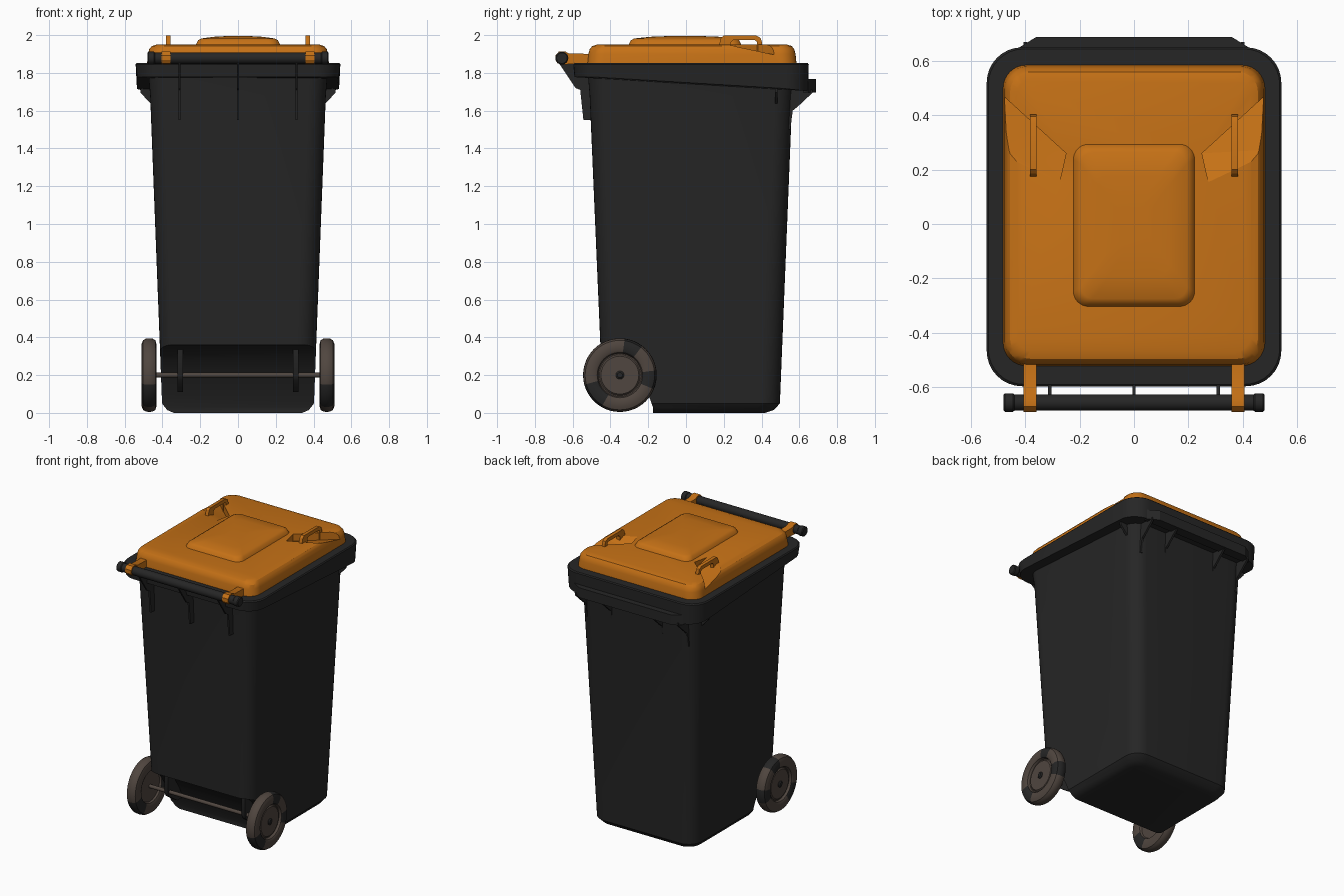
import bpy, bmesh, math
from mathutils import Vector

if "Cube" in bpy.data.objects:
    bpy.data.objects.remove(bpy.data.objects["Cube"])


def material(name, col):
    m = bpy.data.materials.new(name)
    m.diffuse_color = (*col, 1)
    m.use_nodes = True
    m.node_tree.nodes["Principled BSDF"].inputs["Base Color"].default_value = m.diffuse_color
    return m


DARK = material("charcoal plastic", (0.019, 0.019, 0.019))
ORANGE = material("orange plastic", (0.56, 0.165, 0.008))
BROWN = material("dusty brown rubber", (0.08, 0.061, 0.05))


def finish(name, bm, mats, angle=35):
    bmesh.ops.recalc_face_normals(bm, faces=bm.faces)
    me = bpy.data.meshes.new(name)
    bm.to_mesh(me)
    bm.free()
    ob = bpy.data.objects.new(name, me)
    bpy.context.collection.objects.link(ob)
    for m in mats:
        me.materials.append(m)
    if angle:
        smooth(ob, angle)
    return ob


def smooth(ob, angle):
    bpy.ops.object.select_all(action='DESELECT')
    ob.select_set(True)
    bpy.context.view_layer.objects.active = ob
    bpy.ops.object.shade_smooth_by_angle(angle=math.radians(angle))


def ring(hx, y0, y1, r, n=8):
    """Rounded rectangle outline."""
    pts = []
    for k, (cx, cy) in enumerate([(hx - r, y1 - r), (r - hx, y1 - r), (r - hx, y0 + r), (hx - r, y0 + r)]):
        for i in range(n + 1):
            a = math.pi / 2 * (k + i / n)
            pts.append((cx + r * math.cos(a), cy + r * math.sin(a)))
    return pts


def loft(name, sections, mat, zfun=None, angle=35):
    """Skin rounded rectangles given as (z, half width, y0, y1, radius)."""
    bm = bmesh.new()
    rows = []
    for z, hx, y0, y1, r in sections:
        rows.append([bm.verts.new((x, y, zfun(z, y) if zfun else z)) for x, y in ring(hx, y0, y1, r)])
    n = len(rows[0])
    for a, b in zip(rows, rows[1:]):
        for i in range(n):
            j = (i + 1) % n
            bm.faces.new((a[i], a[j], b[j], b[i]))
    bm.faces.new(rows[0])
    bm.faces.new(rows[-1])
    return finish(name, bm, [mat], angle)


def prism(name, pts, axis, lo, hi, mat, angle=30):
    """Extrude a profile along x (pts y,z), y (pts x,z) or z (pts x,y)."""
    put = {'x': lambda p, t: (t, p[0], p[1]), 'y': lambda p, t: (p[0], t, p[1]),
           'z': lambda p, t: (p[0], p[1], t)}[axis]
    bm = bmesh.new()
    f = bm.faces.new([bm.verts.new(put(p, lo)) for p in pts])
    ext = bmesh.ops.extrude_face_region(bm, geom=[f])
    d = Vector(put((0, 0), hi - lo))
    bmesh.ops.translate(bm, vec=d, verts=[v for v in ext['geom'] if isinstance(v, bmesh.types.BMVert)])
    return finish(name, bm, [mat], angle)


def lathe(name, profile, y, z, mats, rule=None, n=48):
    """Revolve (x, radius) points about an axle parallel to x."""
    bm = bmesh.new()
    rows = [[bm.verts.new((x, y + r * math.cos(2 * math.pi * i / n), z + r * math.sin(2 * math.pi * i / n)))
             for i in range(n)] for x, r in profile]
    for a, b in zip(rows, rows[1:]):
        for i in range(n):
            j = (i + 1) % n
            f = bm.faces.new((a[i], a[j], b[j], b[i]))
            if rule:
                c = f.calc_center_median()
                f.material_index = rule(math.hypot(c.y - y, c.z - z), math.degrees(math.atan2(c.z - z, c.y - y)) % 360)
    bm.faces.new(rows[0])
    bm.faces.new(rows[-1])
    return finish(name, bm, mats)


def cut(ob, cutter, angle=35):
    cutter.hide_render = True
    m = ob.modifiers.new("cut", 'BOOLEAN')
    m.operation = 'DIFFERENCE'
    m.solver = 'EXACT'
    m.object = cutter
    bpy.context.view_layer.objects.active = ob
    bpy.ops.object.modifier_apply(modifier=m.name)
    bpy.data.objects.remove(cutter)
    smooth(ob, angle)


# Tapered body with the wheel hollow cut from the lower front
body = loft("body", [(0, .34, -.36, .42, .08), (.015, .375, -.4, .465, .09), (.05, .402, -.44, .497, .1),
                     (1.68, .465, -.51, .563, .1), (1.8, .475, -.52, .575, .1)], DARK)
hollow = prism("hollow_cutter", [(-.8, -.1), (-.8, .36), (-.44, .36), (-.37, .335), (-.3, .275), (-.25, .2),
                                 (-.2, .1), (-.175, .03), (-.17, -.1)], 'x', -.7, .7, DARK)
cut(body, hollow)

# Collar whose lower edge drops towards the back
drop = lambda z, y: z - (max(0, y) * .115 if z < 1.8 else 0)
loft("collar", [(1.777, .535, -.59, .645, .13), (1.845, .542, -.597, .65, .13), (1.852, .536, -.59, .644, .13)],
     DARK, drop)

# Rear lifting lip and the ribs beneath it
prism("rear_lip", [(-.43, .62), (-.43, .645), (-.36, .688), (.36, .688), (.43, .645), (.43, .62)],
      'z', 1.697, 1.767, DARK)
for x in (-.4, -.2, .2, .4):
    prism("rear_rib", [(.5, 1.72), (.67, 1.71), (.67, 1.695), (.59, 1.62), (.565, 1.6), (.552, 1.5), (.5, 1.5)],
          'x', x - .007, x + .007, DARK)
for s in (-1, 1):
    prism("side_rib", [(s * .44, 1.73), (s * .515, 1.73), (s * .515, 1.695), (s * .475, 1.65), (s * .44, 1.62)],
          'y', .47, .485, DARK)

# Front handle bar and its ribs
lathe("handle_bar", [(-.48, .028), (-.475, .034), (-.445, .034), (-.44, .03), (.44, .03), (.445, .034),
                     (.475, .034), (.48, .028)], -.657, 1.878, [DARK], n=24)
for x in (-.31, 0, .31):
    prism("front_rib", [(-.665, 1.905), (-.685, 1.87), (-.585, 1.72), (-.56, 1.71), (-.543, 1.55), (-.49, 1.55),
                        (-.5, 1.84), (-.6, 1.85)], 'x', x - .006, x + .006, DARK)

# Lid with two corner grip recesses
lid = loft("lid", [(1.848, .482, -.522, .585, .085), (1.9, .476, -.517, .58, .085), (1.925, .47, -.51, .573, .08),
                   (1.942, .456, -.496, .56, .075), (1.95, .43, -.47, .535, .06)], ORANGE)
for s in (-1, 1):
    bm = bmesh.new()
    for x, y, z in [(.52, .507, 1.895), (.25, .26, 1.9), (.275, .15, 1.952), (.52, .275, 1.948)]:
        bm.verts.new((s * x, y, z))
        bm.verts.new((s * x, y, 2.05))
    bmesh.ops.convex_hull(bm, input=bm.verts)
    cut(lid, finish("recess_cutter", bm, [ORANGE], 0), 30)

# Raised centre panel, slightly domed
loft("lid_panel", [(1.94, .228, -.31, .3, .06), (1.952, .222, -.302, .292, .055), (1.972, .212, -.292, .282, .05),
                   (1.982, .195, -.275, .265, .045), (1.991, .13, -.19, .18, .04), (1.995, .06, -.09, .08, .03)],
     ORANGE, angle=50)

# Lid grips and hinge arms
for s in (-1, 1):
    prism("lid_grip", [(.17, 1.93), (.185, 1.985), (.2, 1.998), (.37, 1.998), (.395, 1.985), (.403, 1.96),
                       (.4, 1.89), (.375, 1.89), (.375, 1.965), (.365, 1.973), (.25, 1.973), (.235, 1.96),
                       (.235, 1.91)], 'x', s * .37 - .012, s * .37 + .012, ORANGE)
    prism("hinge_arm", [(-.48, 1.855), (-.48, 1.9), (-.62, 1.903), (-.64, 1.914), (-.672, 1.914), (-.692, 1.892),
                        (-.692, 1.868), (-.68, 1.85), (-.64, 1.845)], 'x', s * .382 - .024, s * .382 + .024, ORANGE)

# Axle, brackets and wheels
WY, WZ = -.35, .2
lathe("axle", [(-.47, .013), (.47, .013)], WY, WZ, [BROWN], n=16)


def patches(r, a):
    """Dark worn patches on the tyre, by angle."""
    return int(r > .118 and (50 < a < 80 or a > 335 or a < 5 or 195 < a < 240))


for s in (-1, 1):
    prism("axle_bracket", [(-.15, .11), (-.27, .11), (-.36, .17), (-.375, .2), (-.375, .345), (-.15, .345)],
          'x', s * .305 - .014, s * .305 + .014, DARK)
    prof = [(.496, .018), (.496, .1), (.488, .108), (.488, .114), (.504, .12), (.51, .13), (.51, .165), (.503, .184),
            (.488, .193), (.47, .195), (.452, .193), (.437, .184), (.432, .165), (.432, .13), (.438, .115),
            (.45, .108), (.45, .018)]
    lathe("wheel", [(s * x, r) for x, r in prof], WY, WZ, [BROWN, DARK], patches)
    lathe("hub_cap", [(s * .49, .022), (s * .5, .022), (s * .506, .014)], WY, WZ, [DARK], n=20)
